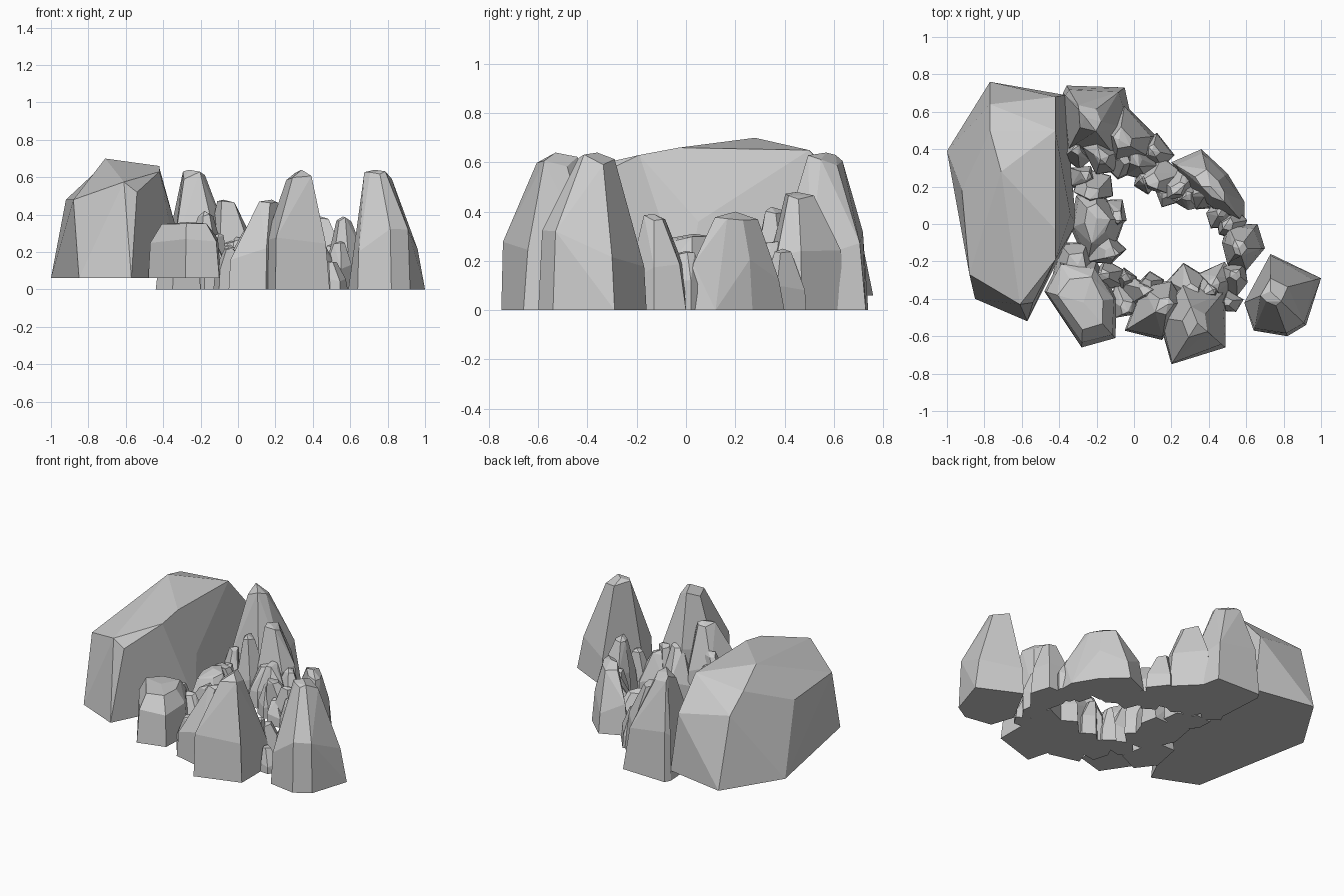
import bpy, bmesh, math, random

if "Cube" in bpy.data.objects:
    bpy.data.objects.remove(bpy.data.objects["Cube"])

random.seed(5)


def hull(name, points):
    """Faceted boulder: convex hull of a point cloud, coplanar facets merged."""
    bm = bmesh.new()
    for p in points:
        bm.verts.new(p)
    res = bmesh.ops.convex_hull(bm, input=bm.verts[:])
    junk = {g for g in res["geom_interior"] + res["geom_unused"]
            if isinstance(g, bmesh.types.BMVert)}
    bmesh.ops.delete(bm, geom=list(junk), context='VERTS')
    bmesh.ops.dissolve_limit(bm, angle_limit=math.radians(8),
                             verts=bm.verts[:], edges=bm.edges[:])
    bmesh.ops.recalc_face_normals(bm, faces=bm.faces[:])
    me = bpy.data.meshes.new(name)
    bm.to_mesh(me)
    bm.free()
    ob = bpy.data.objects.new(name, me)
    bpy.context.collection.objects.link(ob)


def rock(name, outline, peak, z0=0.0, waist=0.08, crown=0.66, mid=0.42):
    """Flat-based rock: footprint outline tapering in rings to a blunt top."""
    px, py, h = peak
    pts = [(x, y, z0) for x, y in outline]
    for x, y in outline:
        for t, z, dz in ((waist, mid, 0.16), (crown, 0.96, 0.05)):
            t += random.uniform(-0.05, 0.08)
            zz = z0 + (h - z0) * (z + random.uniform(-dz, dz * 0.6))
            pts.append((x + (px - x) * t, y + (py - y) * t, min(zz, h)))
    pts.append(peak)
    hull(name, pts)


def shard(name, x, y, r, h):
    """Small leaning stone with a random five-sided footprint."""
    a0 = random.uniform(0, math.tau)
    ring = []
    for i in range(5):
        a = a0 + i * math.tau / 5 + random.uniform(-.3, .3)
        k = r * random.uniform(1.0, 1.4)
        ring.append((x + k * math.cos(a), y + k * math.sin(a)))
    rock(name, ring, (x + random.uniform(-.8, .8) * r,
                      y + random.uniform(-.8, .8) * r, h), waist=0.03, crown=0.6)


# Large boulder on the left
hull("big_boulder", [
    (-1, .39, .06), (-.77, .76, .06), (-.37, .69, .06), (-.31, .0, .06),
    (-.57, -.52, .06), (-.85, -.40, .06),
    (-.92, .18, .48), (-.88, -.27, .48), (-.77, .64, .51), (-.57, -.46, .27),
    (-.42, .68, .45), (-.34, .05, .36), (-.71, .28, .70), (-.77, .50, .62),
    (-.42, .50, .65), (-.42, -.03, .66), (-.54, -.42, .52), (-.61, -.43, .575),
    (-.42, -.19, .63), (-.80, 0, .60)])

# Tall rocks
rock("back_tall_rock", [(-.38, .70), (-.36, .74), (-.05, .73), (0, .5), (-.1, .36), (-.36, .38)],
     (-.26, .57, .64))
rock("right_tall_rock", [(.59, -.42), (.64, -.57), (.82, -.60), (.92, -.54), (1, -.29), (.73, -.16)],
     (.73, -.36, .64))
rock("front_tall_rock", [(.2, -.75), (.49, -.66), (.49, -.35), (.25, -.3), (.13, -.5)],
     (.34, -.53, .64))

# Medium rocks around the ring
rock("back_rock", [(-.05, .64), (.12, .47), (.08, .36), (-.1, .33), (-.18, .5)],
     (-.08, .45, .48))
rock("back_right_rock", [(.2, .33), (.36, .40), (.5, .27), (.59, .12), (.59, 0), (.42, .08), (.28, .2)],
     (.41, .2, .40), waist=0.12, crown=0.58)
rock("right_rock", [(.47, -.1), (.5, 0), (.66, 0), (.7, -.13), (.6, -.25), (.5, -.22)],
     (.56, -.13, .39), waist=0.12)
rock("front_mid_rock", [(-.05, -.57), (.15, -.62), (.28, -.42), (.2, -.3), (.04, -.33)],
     (.18, -.43, .48), crown=0.66)
rock("front_left_rock", [(-.48, -.36), (-.28, -.66), (-.10, -.61), (-.09, -.4), (-.2, -.2), (-.4, -.2)],
     (-.27, -.42, .36), z0=0.06, waist=0.1, crown=0.36, mid=.65)
rock("inner_left_rock", [(-.34, -.02), (-.31, .15), (-.2, .2), (-.05, .02), (-.1, -.12), (-.25, -.22)],
     (-.2, .03, .31), crown=0.5)
rock("left_foot_rock", [(-.44, -.3), (-.4, -.1), (-.25, -.1), (-.2, -.35), (-.35, -.42)],
     (-.3, -.22, .28), crown=0.5)

# Small stones filling the ring: x, y, radius, height
stones = [
    (-.31, .37, .06, .28), (-.17, .38, .10, .42), (-.08, .32, .07, .26),
    (.03, .32, .09, .28), (.12, .38, .08, .25), (.06, .22, .06, .20),
    (.14, .25, .09, .24), (.18, .15, .05, .16), (.25, .23, .09, .25),
    (.29, .14, .06, .20), (.38, .15, .08, .24), (.46, .04, .07, .22),
    (.53, -.01, .08, .24), (-.21, .2, .09, .28), (-.28, .25, .06, .24),
    (-.11, .05, .07, .22), (-.16, -.13, .09, .30), (-.13, -.28, .08, .28),
    (-.04, -.31, .06, .24), (-.05, -.41, .08, .22), (.03, -.37, .08, .33),
    (.1, -.34, .07, .26), (.28, -.33, .09, .33), (.38, -.35, .08, .30),
    (.45, -.30, .08, .26), (.53, -.28, .08, .26), (.52, -.42, .05, .15)]
for i, s in enumerate(stones):
    shard(f"small_stone_{i + 1}", *s)
